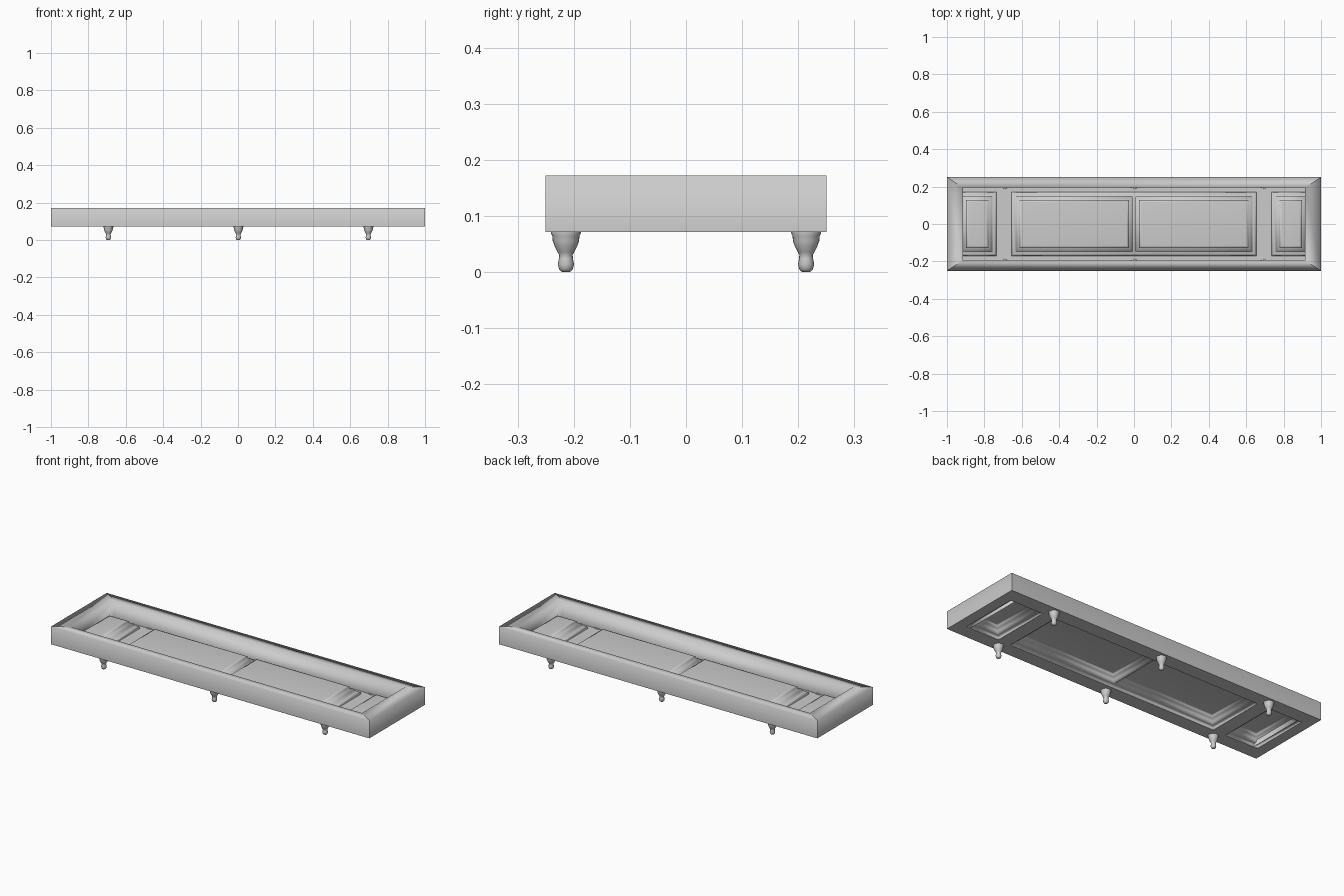
import bpy, bmesh, math

if "Cube" in bpy.data.objects:
    bpy.data.objects.remove(bpy.data.objects["Cube"])

BASE, TOP = 0.072, 0.172


def finish(bm, name, smooth=35):
    mesh = bpy.data.meshes.new(name)
    bm.to_mesh(mesh)
    bm.free()
    ob = bpy.data.objects.new(name, mesh)
    bpy.context.collection.objects.link(ob)
    bpy.ops.object.select_all(action='DESELECT')
    ob.select_set(True)
    bpy.context.view_layer.objects.active = ob
    bpy.ops.object.shade_smooth_by_angle(angle=math.radians(smooth))
    return ob


# Outer frame: outside wall, flat rim with mitred corners, inside wall (soft shading over the rim)
bm = bmesh.new()
profile = [(1, 0.25, BASE), (1, 0.25, TOP), (0.915, 0.195, TOP), (0.915, 0.195, BASE)]
corners = [(-1, -1), (1, -1), (1, 1), (-1, 1)]
rings = [[bm.verts.new((sx * x, sy * y, z)) for sx, sy in corners] for x, y, z in profile]
for a, b in zip(rings, rings[1:]):
    for i in range(4):
        j = (i + 1) % 4
        bm.faces.new((a[i], a[j], b[j], b[i]))
for i in range(4):  # corners stay sharp on the outside wall
    bm.edges.get((rings[0][i], rings[1][i])).smooth = False
    bm.edges.get((rings[1][i], rings[2][i])).smooth = False
finish(bm, "outer_frame", 100)

# Coffered sheet: a grid whose coffer cells are stepped upward
bm = bmesh.new()
xs = [-1, -0.94, -0.735, -0.655, 0, 0.655, 0.735, 0.94, 1]
ys = [-0.25, -0.17, 0.17, 0.25]
grid = [[bm.verts.new((x, y, BASE)) for x in xs] for y in ys]
coffers = []
for r in range(3):
    for c in range(8):
        f = bm.faces.new((grid[r][c], grid[r][c + 1], grid[r + 1][c + 1], grid[r + 1][c]))
        if r == 1 and c in (1, 3, 4, 6):
            coffers.append(f)
bm.normal_update()
# shared outer moulding
for t, d in [(0.003, 0.010), (0.006, 0.004), (0.006, 0.001)]:
    bmesh.ops.inset_region(bm, faces=coffers, thickness=t, depth=d, use_even_offset=True)
    bm.normal_update()
# separate raised field in each coffer
for t, d in [(0.006, 0.002), (0.003, 0.012), (0.016, 0.005), (0.003, 0.012), (0.012, 0.002)]:
    bmesh.ops.inset_individual(bm, faces=coffers, thickness=t, depth=d, use_even_offset=True)
    bm.normal_update()
bmesh.ops.reverse_faces(bm, faces=bm.faces)
finish(bm, "coffered_panel", 70)

# Turned drop finials under the panel
turning = [(0, 0), (0.008, 0.001), (0.012, 0.005), (0.0145, 0.014), (0.0125, 0.024),
           (0.012, 0.031), (0.015, 0.036), (0.020, 0.046), (0.0235, 0.056),
           (0.024, 0.064), (0.027, 0.070), (0.026, 0.075), (0, 0.076)]
for x in (-0.693, 0.002, 0.697):
    for y in (-0.214, 0.214):
        bm = bmesh.new()
        vs = [bm.verts.new((r, 0, z)) for r, z in turning]
        es = [bm.edges.new(p) for p in zip(vs, vs[1:])]
        bmesh.ops.spin(bm, geom=vs + es, cent=(0, 0, 0), axis=(0, 0, 1),
                       angle=math.tau, steps=16, use_merge=False)
        bmesh.ops.remove_doubles(bm, verts=bm.verts, dist=1e-5)
        bmesh.ops.recalc_face_normals(bm, faces=bm.faces)
        finish(bm, "drop_finial", 50).location = (x, y, 0)
